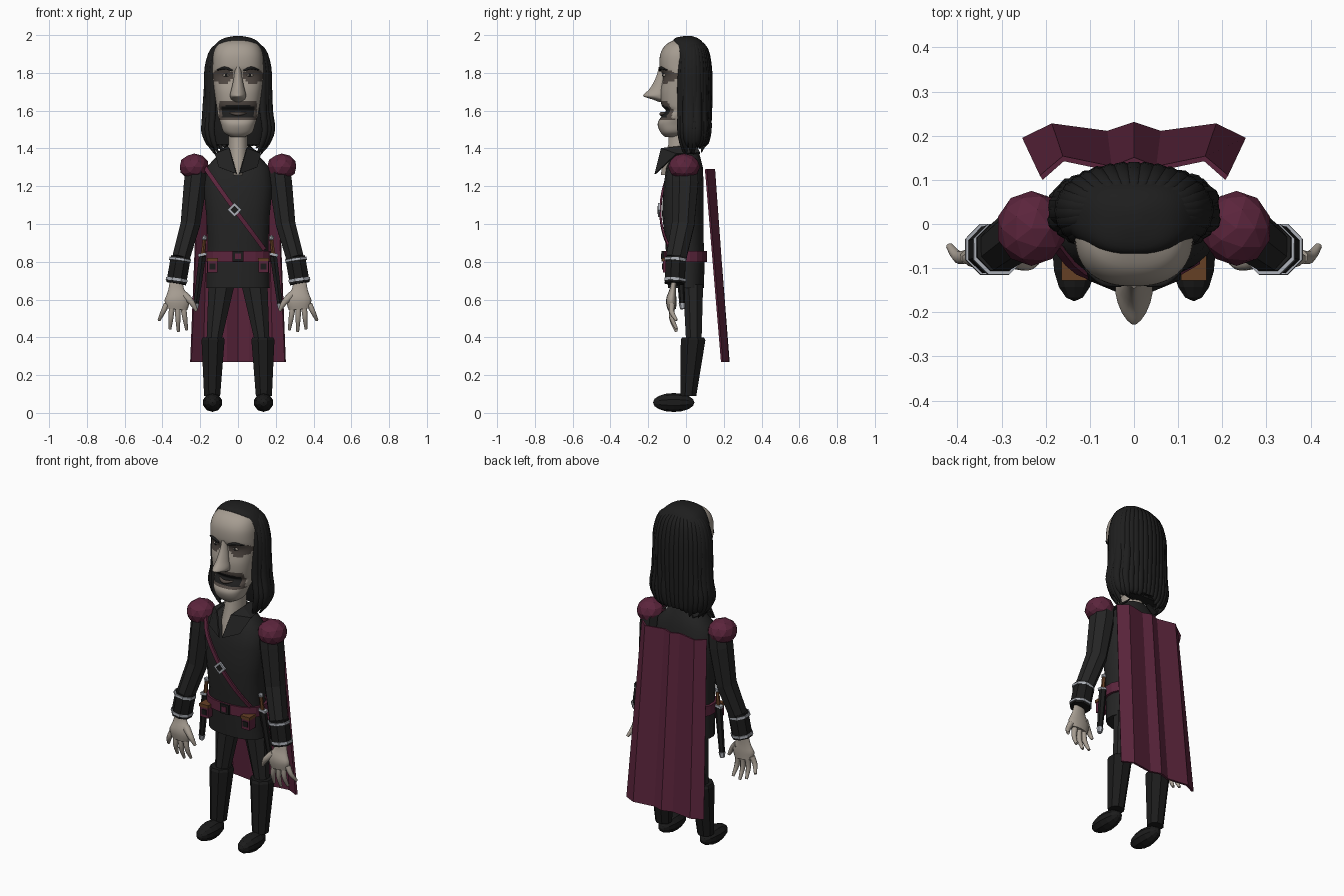
import bpy, bmesh, random
from math import sin, cos, pi, radians
from mathutils import Vector, Matrix

random.seed(4)
if "Cube" in bpy.data.objects:
    bpy.data.objects.remove(bpy.data.objects["Cube"])


def material(name, rgb):
    m = bpy.data.materials.new(name)
    m.use_nodes = True
    m.diffuse_color = (*rgb, 1)
    m.node_tree.nodes["Principled BSDF"].inputs["Base Color"].default_value = (*rgb, 1)
    return m


HAIR = material("black hair", (.013, .013, .013))
CLOTH = material("charcoal cloth", (.018, .018, .018))
LEATHER = material("black leather", (.011, .011, .011))
MAROON = material("maroon", (.105, .018, .045))
SKIN = material("pale skin", (.38, .335, .285))
SHADE = material("eye shadow", (.085, .068, .058))
SILVER = material("silver", (.4, .42, .46))
BROWN = material("brown leather", (.13, .05, .018))


def finish(name, bm, mat, smooth=0):
    bmesh.ops.recalc_face_normals(bm, faces=bm.faces[:])
    me = bpy.data.meshes.new(name)
    bm.to_mesh(me)
    bm.free()
    ob = bpy.data.objects.new(name, me)
    bpy.context.collection.objects.link(ob)
    me.materials.append(mat)
    if smooth:
        bpy.ops.object.select_all(action='DESELECT')
        ob.select_set(True)
        bpy.context.view_layer.objects.active = ob
        bpy.ops.object.shade_smooth_by_angle(angle=radians(smooth))
    return ob


def skin(name, rings, mat, smooth=0):
    """Closed surface through a list of point rings."""
    bm = bmesh.new()
    vs = [[bm.verts.new(p) for p in r] for r in rings]
    n = len(vs[0])
    for a, b in zip(vs, vs[1:]):
        for i in range(n):
            bm.faces.new((a[i], a[(i + 1) % n], b[(i + 1) % n], b[i]))
    bm.faces.new(vs[0])
    bm.faces.new(vs[-1])
    return finish(name, bm, mat, smooth)


def refine(rows, steps):
    """Catmull-Rom interpolation of number rows."""
    out = []
    for i in range(len(rows) - 1):
        p = [rows[max(0, min(len(rows) - 1, i + k))] for k in (-1, 0, 1, 2)]
        for s in range(steps):
            t = s / steps
            out.append([b + .5 * t * (c - a + t * (2*a - 5*b + 4*c - d + t * (3*(b - c) + d - a)))
                        for a, b, c, d in zip(*p)])
    return out + [rows[-1]]


def loft(name, rows, mat, sides=12, power=2, smooth=0, steps=1):
    """Horizontal sections: height, centre x, half width, front y, back y."""
    def f(v):
        return (abs(v) ** (2 / power)) * (1 if v > 0 else -1)
    rings = []
    for z, x, rx, yf, yb in refine(rows, steps):
        angles = [2 * pi * (i + .5) / sides for i in range(sides)]
        rings.append([Vector((x + rx * f(cos(a)), (yf + yb) / 2 + (yb - yf) / 2 * f(sin(a)), z))
                      for a in angles])
    return skin(name, rings, mat, smooth)


def tube(name, path, radii, mat, sides=8, ref=(0, 1, 0), flat=1, smooth=0, steps=1):
    """Tapered tube on a path; flat scales its thickness along ref."""
    rows = refine([(*p, r) for p, r in zip(path, radii)], steps)
    pts = [Vector(r[:3]) for r in rows]
    rings = []
    for i, p in enumerate(pts):
        t = (pts[min(i + 1, len(pts) - 1)] - pts[max(i - 1, 0)]).normalized()
        u = t.cross(Vector(ref)).normalized()
        v = u.cross(t)
        r = max(rows[i][3], .001)
        angles = [2 * pi * (k + .5) / sides for k in range(sides)]
        rings.append([p + u * r * cos(a) + v * r * flat * sin(a) for a in angles])
    return skin(name, rings, mat, smooth)


def box(name, centre, size, mat, turn=0):
    bm = bmesh.new()
    m = Matrix.Translation(centre) @ Matrix.Rotation(turn, 4, 'Y') @ Matrix.Diagonal((*size, 1))
    bmesh.ops.create_cube(bm, size=1, matrix=m)
    return finish(name, bm, mat)


def ball(name, centre, scale, mat, sub=2, smooth=0):
    bm = bmesh.new()
    m = Matrix.Translation(centre) @ Matrix.Diagonal((*scale, 1))
    bmesh.ops.create_icosphere(bm, subdivisions=sub, radius=1, matrix=m)
    return finish(name, bm, mat, smooth)


def sheet(name, verts, faces, thick, mat):
    bm = bmesh.new()
    vs = [bm.verts.new(v) for v in verts]
    for f in faces:
        bm.faces.new([vs[i] for i in f])
    ob = finish(name, bm, mat)
    mod = ob.modifiers.new("thickness", 'SOLIDIFY')
    mod.thickness, mod.offset = thick, 0
    return ob


# Head, with eye hollows and beard coloured by region
head = loft("head", [(1.46, 0, .035, -.11, -.03), (1.485, 0, .075, -.135, 0), (1.53, 0, .092, -.15, .03),
                     (1.57, 0, .105, -.13, .05), (1.60, 0, .11, -.107, .06), (1.63, 0, .115, -.13, .07),
                     (1.70, 0, .125, -.135, .08), (1.78, 0, .135, -.122, .09), (1.83, 0, .135, -.14, .1),
                     (1.9, 0, .13, -.136, .1), (1.95, 0, .105, -.105, .08), (1.98, 0, .05, -.05, .04)],
            SKIN, sides=64, power=2.4, smooth=60, steps=6)
for m in (SHADE, HAIR):
    head.data.materials.append(m)
for f in head.data.polygons:
    x, y, z = f.center
    x = abs(x)
    if y < -.04 and ((x - .08) / .055) ** 2 + ((z - 1.785) / .04) ** 2 < 1:
        f.material_index = 1
    if y < -.03 and 1.565 < z < 1.632 - .25 * max(0, x - .04) and x < .085:
        f.material_index = 2
    elif y < -.02 and 1.55 < z < 1.645 and x < .1:
        f.material_index = 1
loft("nose", [(1.83, 0, .016, -.145, -.1), (1.78, 0, .022, -.158, -.1), (1.72, 0, .034, -.19, -.09),
              (1.69, 0, .042, -.22, -.07), (1.675, 0, .042, -.226, -.07), (1.66, 0, .036, -.18, -.08),
              (1.645, 0, .015, -.14, -.1)], SKIN, sides=20, power=1.6, smooth=60, steps=3)
tube("lower_lip", [(-.045, -.105, 1.588), (0, -.13, 1.583), (.045, -.105, 1.588)], [.004, .011, .004],
     SHADE, smooth=60, steps=4)
loft("neck", [(1.26, 0, .03, -.135, 0), (1.34, 0, .058, -.122, .05), (1.42, 0, .052, -.095, .05),
              (1.52, 0, .05, -.09, .05)], SKIN, sides=16, smooth=60)

# Hair mass and hanging locks
loft("hair_mass", [(1.42, 0, .12, .03, .095), (1.5, 0, .14, .01, .11), (1.65, 0, .155, -.015, .12),
                   (1.8, 0, .165, -.05, .125), (1.9, 0, .15, -.065, .115), (1.96, 0, .112, -.07, .09),
                   (1.985, 0, .07, -.055, .06), (1.995, 0, .02, -.01, .03)],
     HAIR, sides=40, power=2.6, smooth=60, steps=3)
LOCKS = 25
for i in range(LOCKS):
    a = radians(56 + 248 * i / (LOCKS - 1))
    side, j = abs(sin(a)), random.uniform
    tip = 1.36 + .05 * (1 - side) + j(0, .05) * (0 < i < LOCKS - 1)
    drop = [(.35, 1.975), (.8, 1.925), (.98, 1.83), (1, 1.72), (.97 + .06 * side + j(-.03, .03), 1.6),
            (.92 + .2 * side + j(-.04, .04), 1.5), (.84 + .14 * side, 1.43), (.75, tip)]
    path = [(.162 * sin(a) * k, .03 - .092 * cos(a) * k, z) for k, z in drop]
    tube("hair_lock", path, [.008, .02, .025, .027, .026, .023, .018, .003], HAIR, sides=8,
         ref=(sin(a), -cos(a), .1), flat=.75, smooth=60, steps=3)

# Tunic, belt and diagonal strap
loft("tunic", [(.66, 0, .17, -.095, .095), (.8, 0, .165, -.105, .1), (.9, 0, .162, -.11, .095),
               (1.05, 0, .17, -.128, .095), (1.2, 0, .185, -.12, .095), (1.3, 0, .17, -.105, .09),
               (1.36, 0, .11, -.08, .075), (1.4, 0, .07, -.05, .06)],
     CLOTH, sides=20, power=2.4, smooth=35)
loft("belt", [(.8, 0, .178, -.118, .113), (.858, 0, .178, -.118, .113)], MAROON, sides=20, power=2.4)
box("belt_buckle", (0, -.121, .829), (.056, .016, .056), LEATHER)
box("belt_buckle_plate", (0, -.128, .829), (.03, .008, .03), MAROON)
tube("chest_strap", [(-.175, -.05, 1.3), (-.12, -.11, 1.22), (-.02, -.136, 1.08), (.07, -.122, .96),
                     (.14, -.085, .865)], [.016] * 5, MAROON, sides=4, flat=.45, steps=3)
box("strap_buckle", (-.018, -.142, 1.075), (.052, .012, .052), SILVER, pi / 4)
box("strap_buckle_centre", (-.018, -.147, 1.075), (.03, .008, .03), LEATHER, pi / 4)

# Pleated cape
half_top = [(0, .145), (.05, .125), (.16, .148), (.21, .105)]
half_low = [(0, .225), (.06, .205), (.185, .222), (.25, .19)]
verts = []
for half, z in ((half_top, 1.29), (half_low, .27)):
    verts += [(-x, y, z) for x, y in half[:0:-1]] + [(x, y, z) for x, y in half]
sheet("cape", verts, [(i, i + 1, i + 8, i + 7) for i in range(6)], .012, MAROON)

# Paired parts
for s, tag in ((1, "left_"), (-1, "right_")):
    def at(x, y, z):
        return (s * x, y, z)

    # Face details
    ball(tag + "eye", at(.062, -.112, 1.788), (.02, .012, .008), SKIN, smooth=60)
    ball(tag + "pupil", at(.062, -.12, 1.788), (.008, .007, .008), HAIR, smooth=60)
    tube(tag + "eyebrow", [at(.03, -.138, 1.812), at(.07, -.132, 1.826), at(.11, -.102, 1.815)],
         [.005, .008, .003], HAIR, smooth=60, steps=4)

    # Collar
    sheet(tag + "collar", [at(.045, -.13, 1.4), at(.008, -.163, 1.265), at(.1, -.125, 1.3),
                           at(.12, -.05, 1.37), at(.1, .075, 1.375), at(.055, .05, 1.42), at(.055, -.03, 1.41)],
          [(0, 1, 2, 3), (0, 3, 6), (6, 3, 4, 5)], .008, CLOTH)

    # Arm
    ball(tag + "shoulder_pad", at(.232, -.01, 1.303), (.08, .085, .07), MAROON)
    tube(tag + "sleeve", [at(.215, -.005, 1.31), at(.225, -.005, 1.22), at(.252, -.015, 1.0), at(.302, -.052, .82)],
         [.062, .066, .056, .05], CLOTH, flat=1.15)
    tube(tag + "cuff", [at(.303, -.053, .825), at(.327, -.06, .685)], [.057, .057], LEATHER)
    for z, x in ((.81, .306), (.703, .324)):
        tube(tag + "cuff_trim", [at(x, -.057, z + .007), at(x + .002, -.058, z - .007)], [.062, .062], SILVER)
    tube(tag + "palm", [at(.327, -.065, .69), at(.327, -.07, .65), at(.322, -.078, .6), at(.325, -.075, .55)],
         [.036, .044, .068, .058], SKIN, sides=14, flat=.4, smooth=60, steps=3)
    for fx, fz, tx, tz in ((.378, .575, .418, .49), (.35, .56, .36, .445), (.32, .56, .316, .43),
                           (.29, .56, .272, .44)):
        tube(tag + "finger", [at(fx, -.075, fz), at((fx + tx) / 2, -.075, (fz + tz) / 2), at(tx, -.05, tz)],
             [.017, .014, .008], SKIN, smooth=60, steps=3)
    tube(tag + "thumb", [at(.285, -.075, .625), at(.245, -.09, .585), at(.22, -.085, .54)],
         [.022, .017, .008], SKIN, smooth=60, steps=3)

    # Leg and shoe
    loft(tag + "trouser_leg", [(.36, s * .13, .04, -.002, .085), (.68, s * .087, .075, -.02, .095)],
         CLOTH, sides=8)
    loft(tag + "boot_shaft", [(.09, s * .137, .046, -.033, .058), (.385, s * .132, .066, -.033, .108),
                              (.4, s * .131, .06, -.026, .1)], LEATHER, sides=8)
    bm = bmesh.new()
    bmesh.ops.create_uvsphere(bm, u_segments=10, v_segments=8, radius=1,
                              matrix=Matrix.Translation(at(.135, -.065, .055))
                              @ Matrix.Diagonal((.052, .11, .05, 1)) @ Matrix.Rotation(pi / 2, 4, 'X'))
    finish(tag + "shoe", bm, LEATHER)

    # Belt pouch
    box(tag + "pouch", at(.135, -.095, .78), (.052, .055, .075), MAROON)
    box(tag + "pouch_flap", at(.135, -.097, .812), (.058, .062, .018), BROWN)
    box(tag + "pouch_panel", at(.135, -.124, .775), (.03, .007, .03), LEATHER)

    # Dagger in its sheath
    tube(tag + "sheath", [at(.188, -.035, .83), at(.222, -.02, .575)], [.021, .016], LEATHER, sides=6)
    tube(tag + "sheath_tip", [at(.221, -.02, .58), at(.225, -.018, .55)], [.019, .013], SILVER, sides=6)
    box(tag + "dagger_guard", at(.187, -.035, .838), (.05, .028, .014), SILVER, s * .13)
    tube(tag + "dagger_grip", [at(.186, -.036, .84), at(.178, -.04, .915)], [.012, .01], BROWN, sides=6)
    ball(tag + "dagger_pommel", at(.177, -.04, .926), (.016, .016, .016), SILVER, sub=1)
